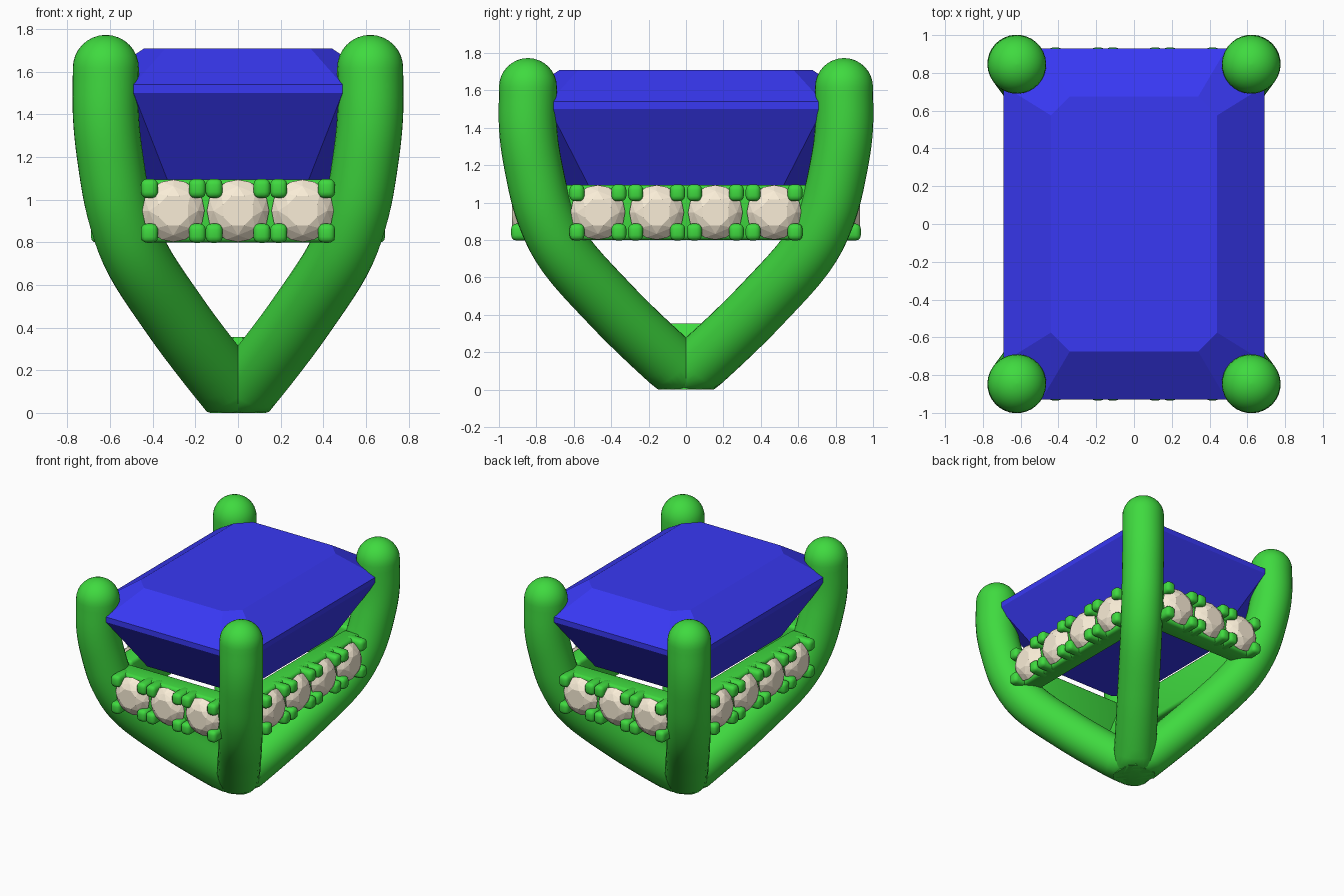
import bpy, bmesh
from math import pi, sin, cos, hypot
from mathutils import Vector, Matrix

if "Cube" in bpy.data.objects:
    bpy.data.objects.remove(bpy.data.objects["Cube"])


def material(name, rgb):
    m = bpy.data.materials.new(name)
    m.diffuse_color = (*rgb, 1)
    m.use_nodes = True
    m.node_tree.nodes["Principled BSDF"].inputs["Base Color"].default_value = m.diffuse_color
    return m


GREEN = material("green_metal", (0.05, 0.7, 0.05))
BLUE = material("blue_gem", (0.04, 0.04, 0.9))
CREAM = material("cream_stone", (0.95, 0.85, 0.68))


def finish(bm, name, mat, smooth=False):
    bmesh.ops.recalc_face_normals(bm, faces=bm.faces)
    for f in bm.faces:
        f.smooth = smooth
    me = bpy.data.meshes.new(name)
    bm.to_mesh(me)
    bm.free()
    ob = bpy.data.objects.new(name, me)
    bpy.context.collection.objects.link(ob)
    me.materials.append(mat)
    return ob


def loft(bm, rings):
    loops = [[bm.verts.new(p) for p in r] for r in rings]
    n = len(loops[0])
    for a, b in zip(loops, loops[1:]):
        for i in range(n):
            bm.faces.new((a[i], a[(i + 1) % n], b[(i + 1) % n], b[i]))
    bm.faces.new(loops[0])
    bm.faces.new(loops[-1][::-1])


def spline(pts, steps):
    p = [Vector(q) for q in pts]
    p = [2 * p[0] - p[1]] + p + [2 * p[-1] - p[-2]]
    out = []
    for a, b, c, d in zip(p, p[1:], p[2:], p[3:]):
        for k in range(steps):
            t = k / steps
            out.append(0.5 * (2 * b + (c - a) * t + (2 * a - 5 * b + 4 * c - d) * t * t
                              + (3 * b - a - 3 * c + d) * t ** 3))
    return out + [p[-2]]


# Corner prongs: round tubes swept in diagonal planes, mitred at the base
R, TIP = 0.155, Vector((0.62, 0.845))
PATH = spline([(0, .07), (.16, .27), (.30, .46), (.47, .72), (.555, .95),
               (.60, 1.2), (.62, 1.4), (.62, 1.618)], 5)
K = TIP.length / TIP.x


def prong(name, sx, sy):
    out = Vector((sx * TIP.x, sy * TIP.y, 0)).normalized()
    side = Vector((-out.y, out.x, 0))
    up = Vector((0, 0, 1))
    pts = [out * p.x * K + up * p.y for p in PATH]
    rings = []

    def ring(c, nrm, r):
        q = [c + (nrm * cos(a) + side * sin(a)) * r
             for a in (2 * pi * i / 32 for i in range(32))]
        for v in q:
            v.z = max(v.z, 0)
        rings.append(q)
    for i, c in enumerate(pts):
        t = (pts[min(i + 1, len(pts) - 1)] - pts[max(i - 1, 0)]).normalized()
        if i == len(pts) - 1:
            t = up
        nrm = side.cross(t)
        if i == 0:
            nrm = nrm / abs(nrm.z)
            nrm = up * nrm.z
        ring(c, nrm, R)
    for k in range(1, 9):
        a = pi / 2 * k / 8.15
        ring(pts[-1] + up * R * sin(a), side.cross(up), R * cos(a))
    bm = bmesh.new()
    loft(bm, rings)
    ob = finish(bm, name, GREEN, True)
    bpy.context.view_layer.objects.active = ob
    ob.select_set(True)
    bpy.ops.object.shade_smooth_by_angle(angle=0.7)
    ob.select_set(False)


for fb, sy in (("front", -1), ("back", 1)):
    for lr, sx in (("left", -1), ("right", 1)):
        prong(f"prong_{fb}_{lr}", sx, sy)


def octagon(hx, hy, c, z):
    return [(hx, -hy + c, z), (hx, hy - c, z), (hx - c, hy, z), (-hx + c, hy, z),
            (-hx, hy - c, z), (-hx, -hy + c, z), (-hx + c, -hy, z), (hx - c, -hy, z)]


# Small plug where the prongs meet
bm = bmesh.new()
loft(bm, [octagon(.13, .13, .04, 0), octagon(.12, .15, .04, .2), octagon(.04, .1, .02, .355)])
finish(bm, "prong_junction", GREEN)

# Large step-cut gem
bm = bmesh.new()
loft(bm, [octagon(.46, .65, .13, 1.09), octagon(.69, .93, .2, 1.50),
          octagon(.69, .93, .2, 1.54), octagon(.44, .675, .1, 1.71)])
finish(bm, "center_gem", BLUE)


def box(bm, lo, hi, mat):
    lo, hi = Vector(lo), Vector(hi)
    s = hi - lo
    bmesh.ops.create_cube(bm, size=1, matrix=mat @ Matrix.Translation((lo + hi) / 2)
                          @ Matrix.Diagonal((*s, 1)))


def bevel(ob, width):
    m = ob.modifiers.new("round", 'BEVEL')
    m.width, m.segments = width, 3


# Side rails: bar, claw beads and round stones; local -y faces outward
def rail(name, angle, length, inner, outer, centres):
    rot = Matrix.Rotation(angle, 4, 'Z')
    bm = bmesh.new()
    box(bm, (-length, -outer + .08, .8), (length, -inner, 1.095), rot)
    bevel(finish(bm, name + "_bar", GREEN, True), .025)
    bm = bmesh.new()
    for u in centres:
        for su in (-1, 1):
            for sz in (-1, 1):
                x, z = u + su * .112, .948 + sz * .105
                box(bm, (x - .04, -outer - .005, z - .045),
                    (x + .04, -outer + .15, z + .045), rot)
    bevel(finish(bm, name + "_claws", GREEN, True), .028)
    bm = bmesh.new()
    for u in centres:
        vs = []
        for n, r, w, tw in ((8, .075, 0, .5), (8, .115, .022, 0), (16, .146, .06, 0),
                            (8, .08, .12, .5), (8, .03, .16, 0)):
            for i in range(n):
                a = 2 * pi * (i + tw) / n
                vs.append(bm.verts.new(rot @ Vector((u + r * cos(a), -outer + w,
                                                     .948 + r * sin(a)))))
        bmesh.ops.convex_hull(bm, input=vs)
    finish(bm, name + "_stones", CREAM)


X3, Y4 = (-.303, 0, .303), (-.471, -.157, .157, .471)
rail("front_rail", 0, .5, .69, .93, X3)
rail("back_rail", pi, .5, .69, .93, X3)
rail("right_rail", pi / 2, .66, .46, .685, Y4)
rail("left_rail", -pi / 2, .66, .46, .685, Y4)
